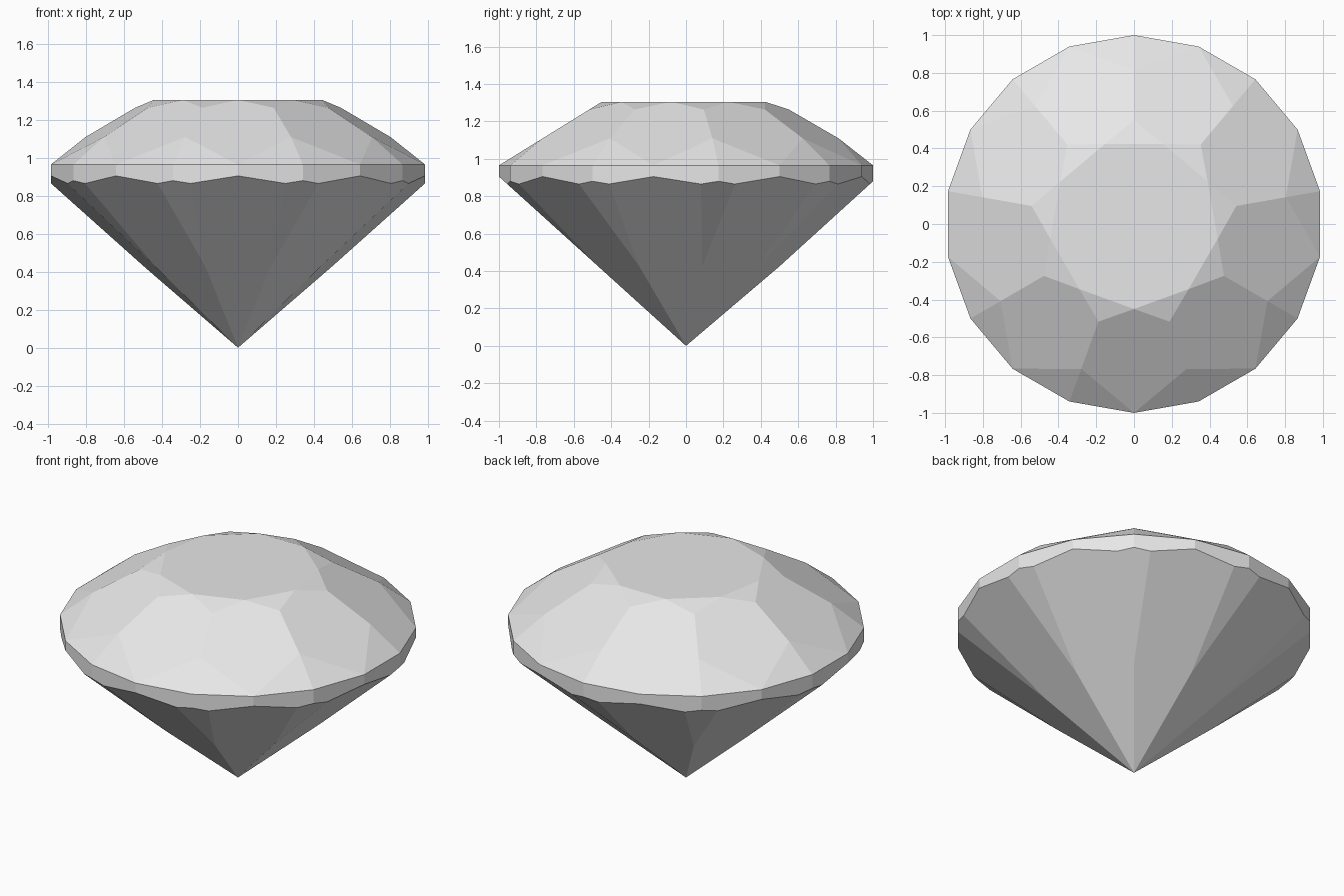
import bpy
import bmesh
from math import cos, sin, radians

cube = bpy.data.objects.get("Cube")
if cube:
    bpy.data.objects.remove(cube, do_unlink=True)

FOLD = 9                 # symmetry of the cut
STEP = 360 / FOLD
MAIN = -90               # direction of the main facets
HALF = MAIN + STEP / 2   # direction between the main facets
TABLE_Z, GIRDLE_Z = 1.305, 0.965
TABLE_R = 0.45
PAVILION = 0.905         # slope of the lower main facets


def polar(radius, angle, z):
    a = radians(angle)
    return (radius * cos(a), radius * sin(a), z)


def crown_z(radius):
    """Height of a crown point that lies on two neighbouring main facets."""
    along = radius * cos(radians(STEP / 2))
    return GIRDLE_Z + (TABLE_Z - GIRDLE_Z) * (1 - along) / (1 - TABLE_R)


def mix(a, b, t):
    return tuple(p + (q - p) * t for p, q in zip(a, b))


points = [(0, 0, 0)]
for k in range(FOLD):
    main, half = MAIN + k * STEP, HALF + k * STEP
    # Table corners, star points and upper girdle facet points
    points.append(polar(TABLE_R, main, TABLE_Z))
    points.append(polar(0.55, half, crown_z(0.55)))
    points.append(polar(0.816, half, crown_z(0.816)))
    # Girdle band, scalloped along its lower edge
    points.append(polar(1, main, GIRDLE_Z))
    points.append(polar(1, half, GIRDLE_Z))
    points.append(polar(1, main, PAVILION))
    points.append(polar(1, half, 0.88))
    # Lower facets, with narrow blades trimming the ridges between them
    ridge = PAVILION * cos(radians(STEP / 2))
    points.append(polar(0.5, half, 0.5 * ridge))
    for side in (main, main + STEP):
        points.append(mix(polar(1, side, PAVILION), polar(1, half, ridge), 0.73))

# Convex gem with the flat facets merged into single faces
bm = bmesh.new()
for p in points:
    bm.verts.new(p)
bmesh.ops.convex_hull(bm, input=bm.verts[:])
bmesh.ops.delete(bm, geom=[v for v in bm.verts if not v.link_faces], context='VERTS')
bmesh.ops.dissolve_limit(bm, angle_limit=radians(2), verts=bm.verts[:], edges=bm.edges[:])
bmesh.ops.recalc_face_normals(bm, faces=bm.faces[:])

mesh = bpy.data.meshes.new("cut_gem")
bm.to_mesh(mesh)
bm.free()
gem = bpy.data.objects.new("cut_gem", mesh)
bpy.context.collection.objects.link(gem)

# Pale grey crystal
mat = bpy.data.materials.new("pale_grey")
mat.use_nodes = True
colour = (0.8, 0.8, 0.8, 1)
mat.diffuse_color = colour
mat.node_tree.nodes["Principled BSDF"].inputs["Base Color"].default_value = colour
mesh.materials.append(mat)
